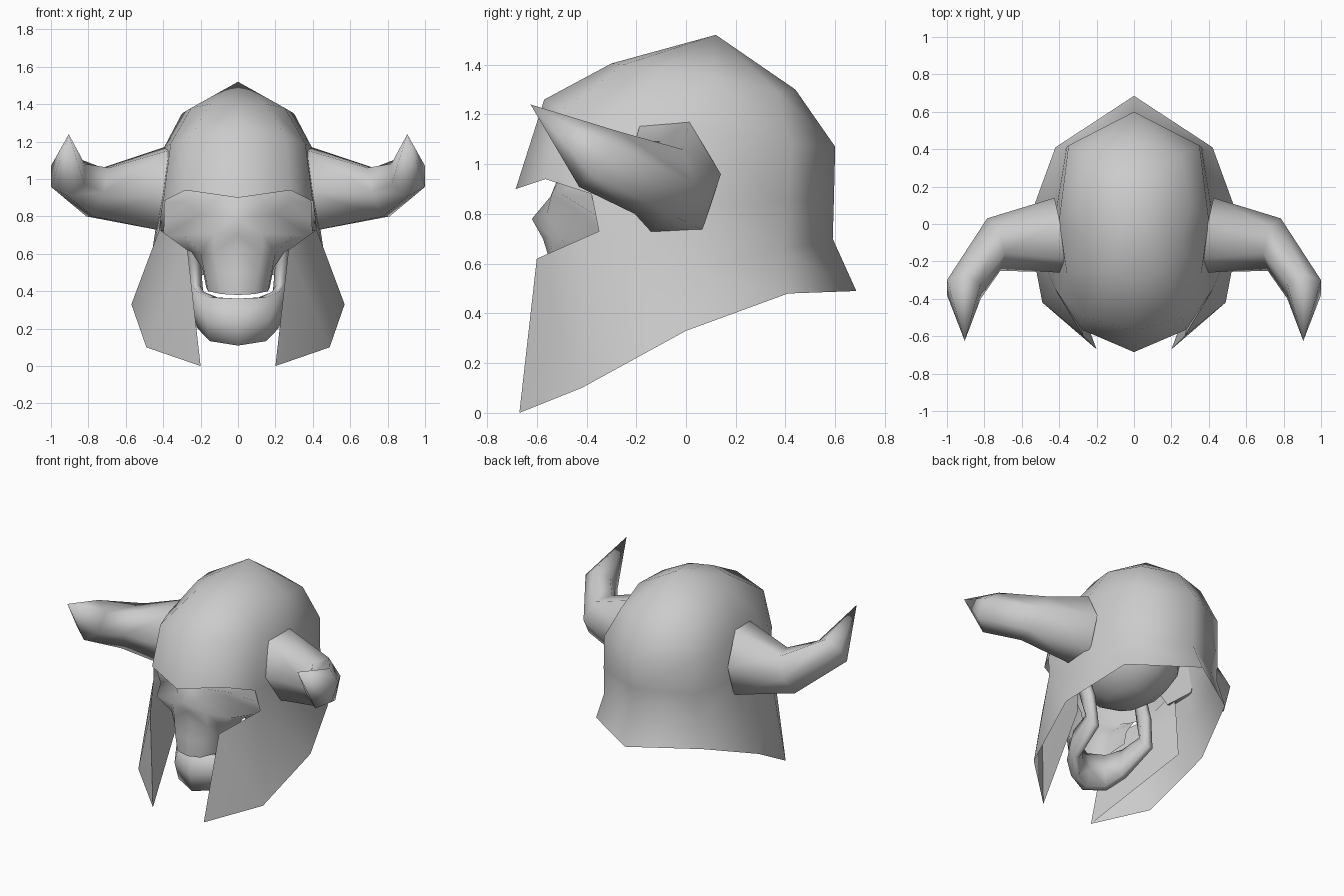
import bpy, bmesh, math
from mathutils import Vector

cube = bpy.data.objects.get("Cube")
if cube:
    bpy.data.objects.remove(cube, do_unlink=True)

grey = bpy.data.materials.new("plain_grey")
grey.use_nodes = True
grey.diffuse_color = (0.6, 0.6, 0.6, 1)
grey.node_tree.nodes["Principled BSDF"].inputs["Base Color"].default_value = (0.6, 0.6, 0.6, 1)


def finish(name, bm, angle, ref=None, mirror=True):
    """Clean the mesh, face it outward, mirror it and shade it."""
    bmesh.ops.remove_doubles(bm, verts=bm.verts, dist=0.0005)
    bmesh.ops.recalc_face_normals(bm, faces=bm.faces)
    bm.normal_update()
    if ref:
        side = sum(f.normal.dot(f.calc_center_median() - Vector(ref)) * f.calc_area()
                   for f in bm.faces)
        if side < 0:
            bmesh.ops.reverse_faces(bm, faces=bm.faces)
    me = bpy.data.meshes.new(name)
    bm.to_mesh(me)
    bm.free()
    me.materials.append(grey)
    ob = bpy.data.objects.new(name, me)
    bpy.context.collection.objects.link(ob)
    bpy.ops.object.select_all(action='DESELECT')
    bpy.context.view_layer.objects.active = ob
    ob.select_set(True)
    bpy.ops.object.shade_smooth_by_angle(angle=math.radians(angle))
    if mirror:
        mod = ob.modifiers.new("mirror", 'MIRROR')
        mod.use_clip = True
        mod.merge_threshold = 0.002
    return ob


def sheet(name, rows, angle, ref, holes=()):
    """Half surface from rows of points; holes are (row, column) cells left open."""
    bm = bmesh.new()
    grid = [[bm.verts.new(p) for p in row] for row in rows]
    for r in range(len(grid) - 1):
        for c in range(len(grid[0]) - 1):
            if (r, c) not in holes:
                bm.faces.new((grid[r][c], grid[r][c + 1], grid[r + 1][c + 1], grid[r + 1][c]))
    bmesh.ops.delete(bm, geom=[v for v in bm.verts if not v.link_faces], context='VERTS')
    return finish(name, bm, angle, ref)


def loft(name, rings, angle, tip=None, cap_start=True, sides=6):
    """Skin of six-sided rings, each given as centre, U axis and V axis."""
    bm = bmesh.new()
    loops = []
    for c, u, v in rings:
        c, u, v = Vector(c), Vector(u), Vector(v)
        turns = [2 * math.pi * i / sides for i in range(sides)]
        loops.append([bm.verts.new(c + u * math.cos(t) + v * math.sin(t)) for t in turns])
    for a, b in zip(loops, loops[1:]):
        for i in range(sides):
            j = (i + 1) % sides
            bm.faces.new((a[i], a[j], b[j], b[i]))
    if cap_start:
        bm.faces.new(loops[0])
    if tip:
        t = bm.verts.new(tip)
        for i in range(sides):
            bm.faces.new((loops[-1][i], loops[-1][(i + 1) % sides], t))
    else:
        bm.faces.new(loops[-1])
    return finish(name, bm, angle)


# Helmet shell: columns run from front centre round to back centre
helmet_rows = [
    [(0, 0.12, 1.52)] * 6,
    [(0, -0.30, 1.405), (0.15, -0.25, 1.40), (0.25, -0.10, 1.38),
     (0.30, 0.10, 1.35), (0.25, 0.37, 1.29), (0, 0.44, 1.30)],
    [(0, -0.57, 1.26), (0.26, -0.50, 1.22), (0.36, -0.26, 1.19),
     (0.40, 0.02, 1.16), (0.35, 0.42, 1.08), (0, 0.60, 1.07)],
    [(0, -0.685, 0.90), (0.28, -0.565, 0.94), (0.40, -0.38, 0.88),
     (0.425, 0.02, 0.84), (0.36, 0.41, 0.85), (0, 0.595, 0.87)],
    [(0, -0.68, 0.62), (0.27, -0.60, 0.62), (0.42, -0.35, 0.73),
     (0.465, 0.02, 0.57), (0.37, 0.39, 0.66), (0, 0.59, 0.70)],
    [(0, -0.68, 0.0), (0.20, -0.67, 0.0), (0.49, -0.42, 0.10),
     (0.57, 0, 0.33), (0.42, 0.41, 0.48), (0, 0.685, 0.49)],
]
sheet("helmet", helmet_rows, 80, (0, 0, 0.9), holes={(3, 0), (3, 1), (4, 0)})

# Flat inner wall of each cheek guard, from the front rim back to the side
lining_rows = [
    [(0.42, -0.35, 0.73), (0.405, -0.08, 0.80)],
    [(0.27, -0.60, 0.62), (0.415, -0.07, 0.60)],
    [(0.20, -0.67, 0.0), (0.425, -0.06, 0.33)],
]
sheet("cheek_lining", lining_rows, 80, (1, 0, 0.4))

# Horns: out to the side, then bent forward and up to a point
horn_rings = [
    ((0.395, -0.06, 0.945), (0.03, 0.20, 0.015), (-0.015, -0.03, 0.25)),
    ((0.75, -0.11, 0.93), (0.035, 0.14, 0), (-0.05, 0.03, 0.15)),
    ((0.91, -0.35, 1.02), (0.09, 0.05, 0.05), (-0.052, 0.063, 0.10)),
]
loft("horns", horn_rings, 80, tip=(0.905, -0.625, 1.24))

# Skull face: brow, eye sockets, cheekbones and upper jaw, columns from centre to side
face_rows = [
    [(0, -0.50, 0.98), (0.14, -0.49, 0.98), (0.27, -0.42, 0.96), (0.37, -0.30, 0.93)],
    [(0, -0.545, 0.87), (0.13, -0.54, 0.88), (0.28, -0.50, 0.88), (0.395, -0.36, 0.87)],
    [(0, -0.62, 0.78), (0.08, -0.56, 0.80), (0.21, -0.43, 0.81), (0.395, -0.34, 0.78)],
    [(0, -0.575, 0.70), (0.13, -0.55, 0.71), (0.29, -0.50, 0.70), (0.40, -0.30, 0.69)],
    [(0, -0.55, 0.62), (0.13, -0.53, 0.61), (0.20, -0.46, 0.60), (0.25, -0.30, 0.61)],
    [(0, -0.57, 0.50), (0.11, -0.55, 0.50), (0.18, -0.45, 0.50), (0.19, -0.30, 0.52)],
    [(0, -0.57, 0.38), (0.09, -0.55, 0.385), (0.16, -0.45, 0.40), (0.17, -0.30, 0.42)],
]
sheet("skull_face", face_rows, 80, (0, 0, 0.7))

# Cranium inside the helmet
bm = bmesh.new()
bmesh.ops.create_uvsphere(bm, u_segments=12, v_segments=8, radius=1)
bmesh.ops.scale(bm, vec=(0.32, 0.41, 0.35), verts=bm.verts)
bmesh.ops.translate(bm, vec=(0, -0.06, 0.90), verts=bm.verts)
finish("cranium", bm, 80, mirror=False)

# Lower jaw: tall chin, arms running back, then up and forward to the cheeks
jaw_rings = [
    ((0, -0.49, 0.235), (0, -0.05, 0), (0, 0, 0.145)),
    ((0.13, -0.435, 0.25), (0.04, -0.035, 0), (0, 0, 0.135)),
    ((0.20, -0.34, 0.30), (0.04, -0.01, 0), (0, 0, 0.11)),
    ((0.225, -0.15, 0.38), (0.04, 0, 0), (0, -0.05, 0.06)),
    ((0.235, -0.18, 0.56), (0.035, 0, 0), (0, -0.06, 0)),
    ((0.245, -0.23, 0.74), (0.03, 0, 0), (0, -0.05, -0.01)),
]
loft("lower_jaw", jaw_rings, 80, cap_start=False)
